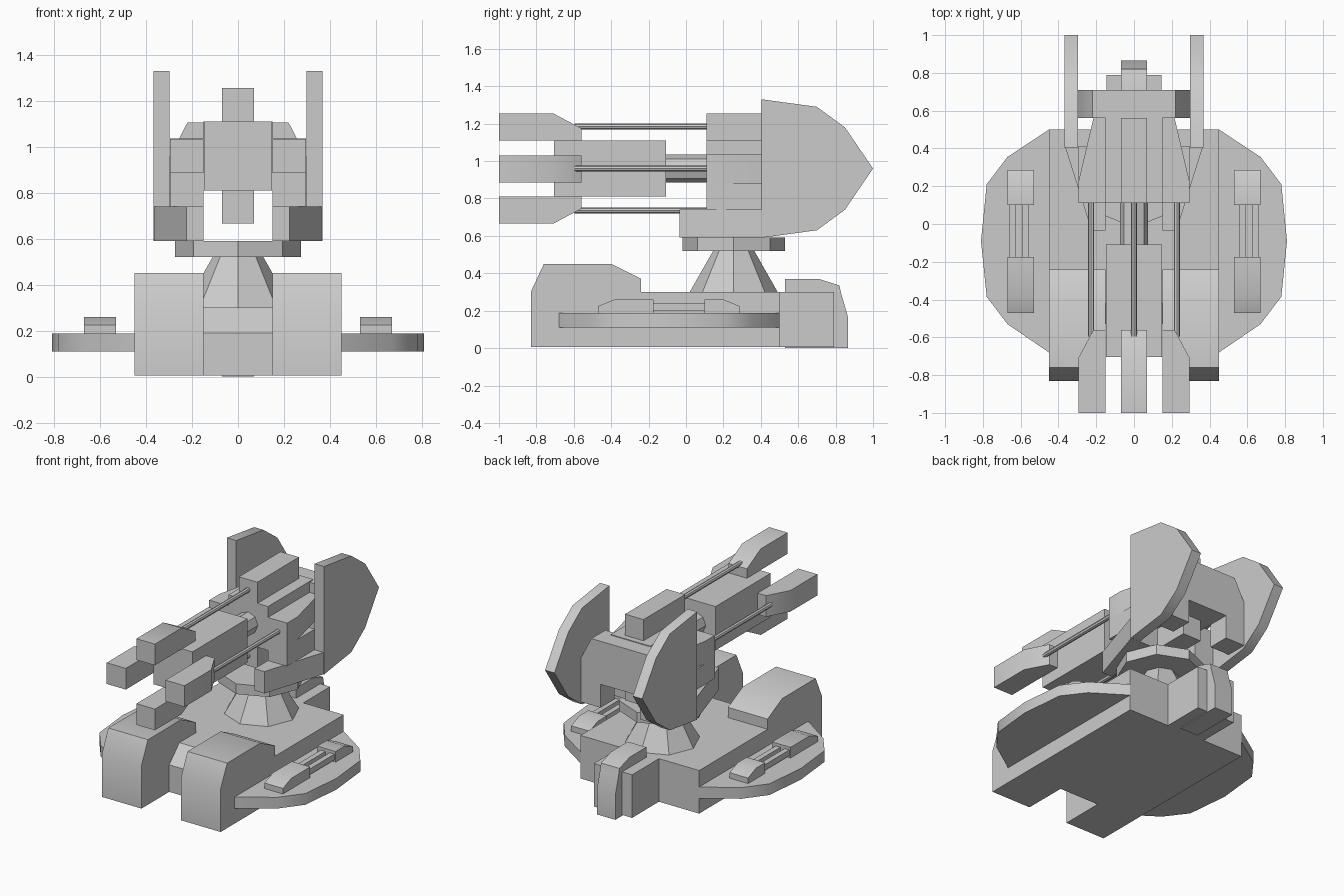
import bpy, bmesh, math
from mathutils import Vector

cube = bpy.data.objects.get("Cube")
if cube:
    bpy.data.objects.remove(cube, do_unlink=True)

grey = bpy.data.materials.new("plain_grey")
grey.use_nodes = True
grey.diffuse_color = (0.6, 0.6, 0.6, 1)
grey.node_tree.nodes["Principled BSDF"].inputs["Base Color"].default_value = (0.6, 0.6, 0.6, 1)


def finish(name, bm):
    bmesh.ops.recalc_face_normals(bm, faces=bm.faces)
    mesh = bpy.data.meshes.new(name)
    bm.to_mesh(mesh)
    bm.free()
    mesh.materials.append(grey)
    mesh.shade_smooth()
    mesh.set_sharp_from_angle(angle=math.radians(32))
    obj = bpy.data.objects.new(name, mesh)
    bpy.context.collection.objects.link(obj)
    return obj


def prism(name, axis, outline, low, high, mirror=False):
    """Extrude an outline along an axis; outline gives the other two coordinates in order."""
    k = "xyz".index(axis)

    def place(p, d):
        c = list(p)
        c.insert(k, d)
        return Vector(c)
    bm = bmesh.new()
    for s in ((1, -1) if mirror else (1,)):
        face = bm.faces.new([bm.verts.new(place(p, low)) for p in outline])
        side = bmesh.ops.extrude_face_region(bm, geom=[face])["geom"]
        new = [v for v in side if isinstance(v, bmesh.types.BMVert)]
        bmesh.ops.translate(bm, verts=new, vec=place((0, 0), high - low))
        if s == 1 and mirror:
            bmesh.ops.scale(bm, verts=bm.verts, vec=(-1, 1, 1))
    return finish(name, bm)


def box(name, x, y, z, mirror=False):
    return prism(name, "z", [(x[0], y[0]), (x[1], y[0]), (x[1], y[1]), (x[0], y[1])], *z, mirror)


def cone(name, r1, r2, z1, z2, y):
    bm = bmesh.new()
    bmesh.ops.create_cone(bm, cap_ends=True, segments=8, radius1=r1, radius2=r2, depth=z2 - z1)
    obj = finish(name, bm)
    obj.location = (0, y, (z1 + z2) / 2)
    return obj


# Hull with its sloped nose, front feet and rear block
prism("hull", "x", [(-0.53, 0.005), (-0.53, 0.19), (-0.42, 0.3), (0.5, 0.3), (0.5, 0.005)], -0.15, 0.15)
box("hull_side", (0.15, 0.45), (-0.5, 0.5), (0.005, 0.3), True)
prism("front_foot", "x", [(-0.83, 0.005), (-0.83, 0.3), (-0.76, 0.45), (-0.4, 0.45),
                          (-0.24, 0.37), (-0.24, 0.005)], 0.15, 0.45, True)
box("rear_block", (-0.145, 0.145), (0.45, 0.79), (0.005, 0.3))
prism("rear_fin", "x", [(0.53, 0), (0.53, 0.37), (0.71, 0.37), (0.82, 0.335),
                        (0.83, 0.29), (0.865, 0.17), (0.865, 0)], -0.07, 0.07)

# Rounded side plates with raised pods and rails
prism("side_plate", "z", [(0.4, 0.5), (0.45, 0.5), (0.67, 0.355), (0.78, 0.21), (0.81, -0.09),
                          (0.78, -0.385), (0.67, -0.53), (0.45, -0.68), (0.4, -0.68)], 0.11, 0.187, True)
prism("front_pod", "x", [(-0.47, 0.18), (-0.47, 0.225), (-0.38, 0.26), (-0.175, 0.26), (-0.175, 0.18)],
      0.53, 0.67, True)
prism("rear_pod", "x", [(0.1, 0.18), (0.1, 0.26), (0.2, 0.26), (0.285, 0.225), (0.285, 0.18)],
      0.53, 0.67, True)
for x in (0.575, 0.643):
    box("pod_rail", (x - 0.018, x + 0.018), (-0.18, 0.11), (0.2, 0.24), True)

# Turret pedestal and collar
cone("pedestal", 0.235, 0.11, 0.3, 0.52, 0.255)
cone("collar", 0.275, 0.275, 0.52, 0.59, 0.255)

# Cradle arms, mount body and armour blades
prism("cradle_arm", "z", [(0.15, -0.035), (0.225, -0.035), (0.365, 0.41), (0.15, 0.41)], 0.59, 0.74, True)
box("mount_core", (-0.15, 0.15), (0.11, 0.6), (0.81, 1.11))
box("mount_cheek", (0.15, 0.295), (0.11, 0.41), (0.74, 0.88), True)
prism("mount_side", "z", [(0.15, 0.11), (0.295, 0.11), (0.295, 0.22), (0.215, 0.56), (0.15, 0.56)],
      0.88, 1.035, True)
for name, z in (("top_ridge", (1.11, 1.255)), ("lower_ridge", (0.665, 0.81))):
    box(name, (-0.07, 0.07), (0.11, 0.56), z)
prism("rear_crossbar", "y", [(-0.3, 0.65), (-0.3, 0.95), (-0.22, 1.105), (0.22, 1.105), (0.3, 0.95),
                             (0.3, 0.65), (0.15, 0.65), (0.15, 0.81), (-0.15, 0.81), (-0.15, 0.65)],
      0.56, 0.71)
prism("armour_blade", "x", [(0.405, 0.59), (0.405, 1.33), (0.7, 1.29), (0.85, 1.18), (1, 0.96),
                            (0.85, 0.74), (0.7, 0.63)], 0.297, 0.368, True)

# Gun body and the shaft that carries it
box("gun_body", (-0.148, 0.148), (-0.705, -0.108), (0.81, 1.11))
shaft = cone("gun_shaft", 0.074, 0.074, -0.12, 0.12, 0)
shaft.location = (0, 0, 0.96)
shaft.rotation_euler = (math.pi / 2, 0, 0)

# Four muzzles around the gun body, each with a rod running back
muzzle = [(-1, 0.15), (-1, 0.295), (-0.71, 0.295), (-0.56, 0.215), (-0.56, 0.15)]
prism("side_muzzle", "z", [(r, y) for y, r in muzzle], 0.885, 1.03, True)
for name, s in (("top_muzzle", 1), ("lower_muzzle", -1)):
    prism(name, "x", [(y, 0.96 + s * r) for y, r in muzzle], -0.07, 0.07)
for x, z in ((0, 1.185), (0, 0.735), (0.227, 0.96), (-0.227, 0.96)):
    rod = cone("muzzle_rod", 0.016, 0.016, -0.36, 0.36, 0)
    rod.location = (x, -0.235, z)
    rod.rotation_euler = (math.pi / 2, 0, 0)
